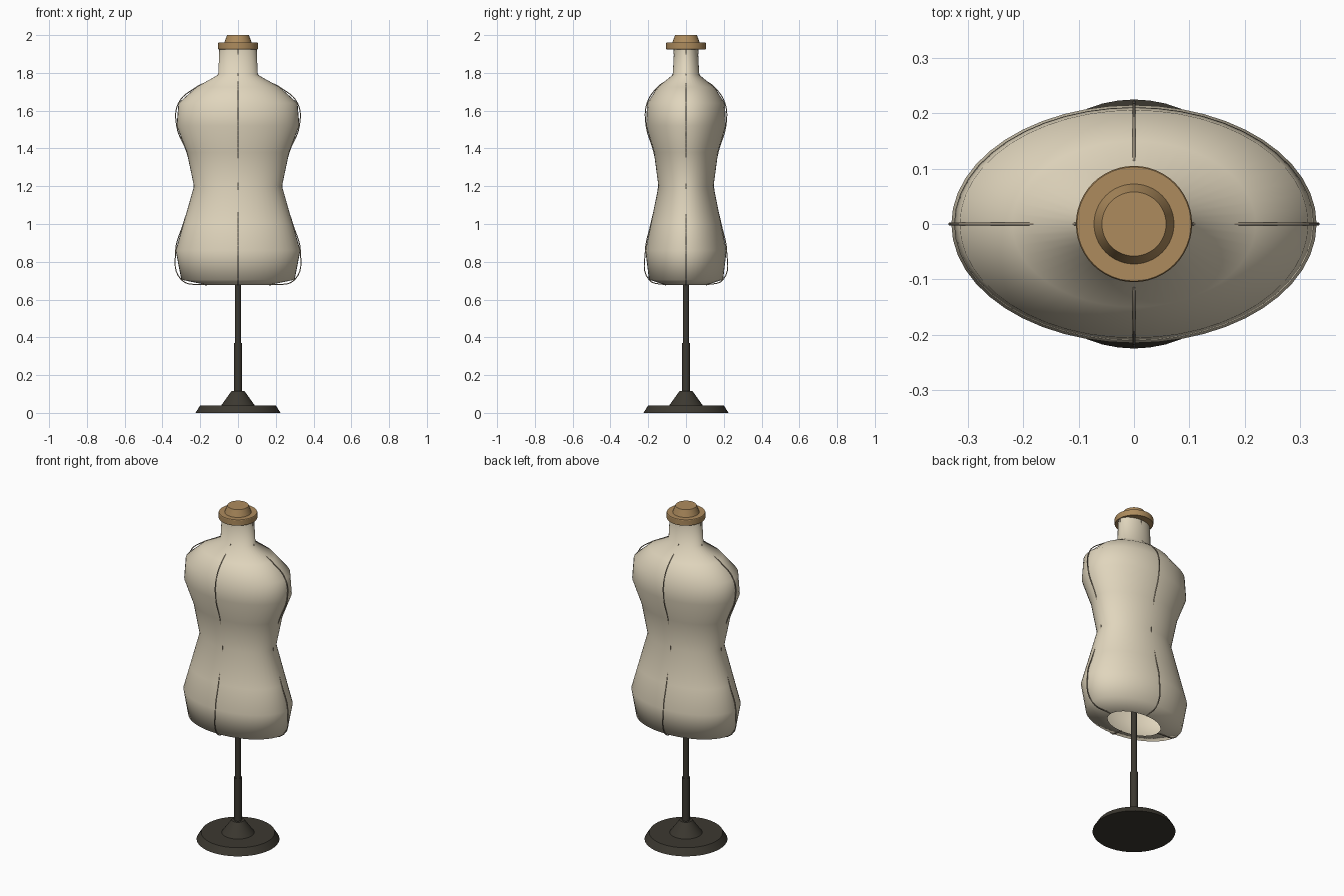
import bpy, bmesh, math

if "Cube" in bpy.data.objects:
    bpy.data.objects.remove(bpy.data.objects["Cube"])


def material(name, rgb):
    m = bpy.data.materials.new(name)
    m.diffuse_color = (*rgb, 1)
    m.use_nodes = True
    m.node_tree.nodes["Principled BSDF"].inputs["Base Color"].default_value = m.diffuse_color
    return m


LINEN = material("linen", (0.75, 0.67, 0.51))
WOOD = material("wood", (0.42, 0.26, 0.11))
IRON = material("dark_iron", (0.045, 0.04, 0.03))
THREAD = material("seam_thread", (0.30, 0.25, 0.18))


def loft(name, rings, mat, sides=48, capped=True, angle=30):
    """Skin elliptical rings given as (z, half width, half depth)."""
    bm = bmesh.new()
    loops = []
    for z, rx, ry in rings:
        loops.append([bm.verts.new((rx * math.cos(i * math.tau / sides),
                                    ry * math.sin(i * math.tau / sides), z))
                      for i in range(sides)])
    for a, b in zip(loops, loops[1:]):
        for i in range(sides):
            j = (i + 1) % sides
            bm.faces.new((a[i], a[j], b[j], b[i]))
    if capped:
        bm.faces.new(loops[0][::-1])
        bm.faces.new(loops[-1])
    me = bpy.data.meshes.new(name)
    bm.to_mesh(me)
    bm.free()
    ob = bpy.data.objects.new(name, me)
    bpy.context.collection.objects.link(ob)
    me.materials.append(mat)
    bpy.ops.object.select_all(action='DESELECT')
    ob.select_set(True)
    bpy.context.view_layer.objects.active = ob
    bpy.ops.object.shade_smooth_by_angle(angle=math.radians(angle))
    return ob


def turned(name, profile, mat):
    return loft(name, [(z, r, r) for z, r in profile], mat)


# Torso and neck, open underneath
BODY = [(0.677, 0.165, 0.106), (0.705, 0.300, 0.196), (0.86, 0.330, 0.215),
        (1.00, 0.290, 0.186), (1.20, 0.233, 0.146), (1.38, 0.271, 0.170),
        (1.52, 0.325, 0.211), (1.64, 0.315, 0.206), (1.725, 0.220, 0.150),
        (1.79, 0.105, 0.070), (1.93, 0.098, 0.063)]
loft("torso", BODY, LINEN, capped=False, angle=80)


# Seam cords: smooth curves through the torso rings
def seam(name, dx, dy):
    cu = bpy.data.curves.new(name, 'CURVE')
    cu.dimensions = '3D'
    cu.bevel_depth = 0.003
    cu.bevel_resolution = 1
    cu.resolution_u = 6
    sp = cu.splines.new('BEZIER')
    pts = [(dx * rx, dy * ry, z) for z, rx, ry in BODY]
    sp.bezier_points.add(len(pts) - 1)
    for p, co in zip(sp.bezier_points, pts):
        p.co = co
        p.handle_left_type = p.handle_right_type = 'AUTO'
    cu.materials.append(THREAD)
    bpy.context.collection.objects.link(bpy.data.objects.new(name, cu))


for side, dx, dy in (("front", 0, -1), ("back", 0, 1), ("left", -1, 0), ("right", 1, 0)):
    seam(side + "_seam", dx, dy)

# Neck cap and knob
turned("neck_cap", [(1.925, 0.103), (1.928, 0.105), (1.957, 0.105), (1.96, 0.103)], WOOD)
turned("cap_knob", [(1.958, 0.073), (2.0, 0.058)], WOOD)

# Stand
turned("base_plate", [(0, 0.225), (0.04, 0.20)], IRON)
turned("base_collar", [(0.038, 0.09), (0.115, 0.035)], IRON)
turned("pole_sleeve", [(0.11, 0.021), (0.37, 0.021)], IRON)
turned("pole", [(0.10, 0.0165), (0.90, 0.0165)], IRON)
